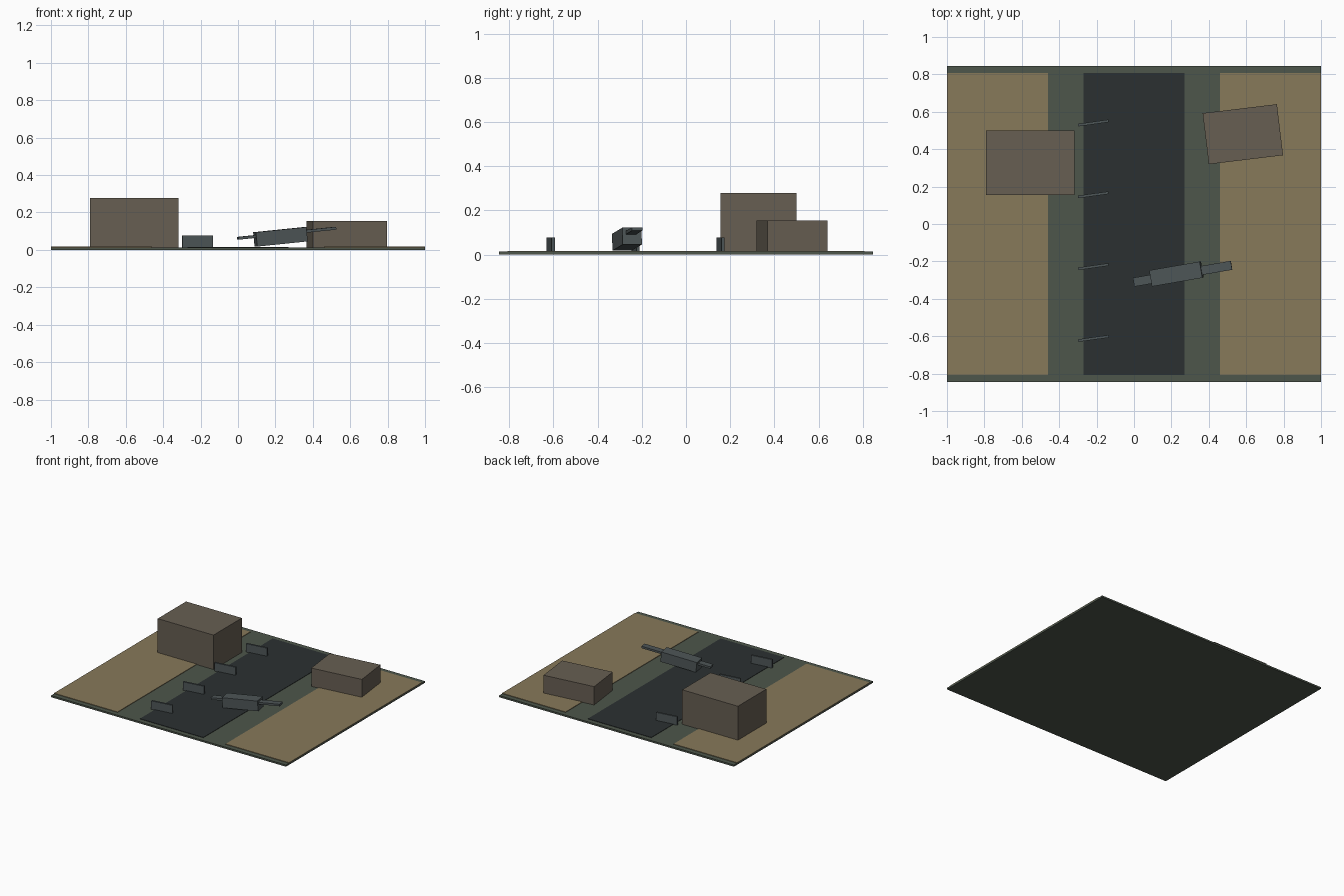
import bpy
from math import radians
from mathutils import Euler

if "Cube" in bpy.data.objects:
    bpy.data.objects.remove(bpy.data.objects["Cube"])


def material(name, rgb):
    m = bpy.data.materials.new(name)
    m.diffuse_color = (*rgb, 1)
    m.use_nodes = True
    m.node_tree.nodes["Principled BSDF"].inputs["Base Color"].default_value = m.diffuse_color
    return m


GREEN = material("ground_green", (0.075, 0.092, 0.070))
SAND = material("sand", (0.245, 0.192, 0.102))
ASPHALT = material("asphalt", (0.024, 0.030, 0.031))
STONE = material("stone", (0.135, 0.113, 0.085))
METAL = material("metal", (0.075, 0.092, 0.096))


def box(name, center, size, mat, rot=(0, 0, 0)):
    bpy.ops.mesh.primitive_cube_add(size=1, location=center)
    ob = bpy.context.object
    ob.name = name
    ob.scale = size
    ob.rotation_euler = Euler([radians(a) for a in rot])
    ob.data.materials.append(mat)
    return ob


# Ground slab with road and sandy verges
box("ground_slab", (0, 0, 0.0065), (2, 1.69, 0.013), GREEN)
box("road", (0, 0, 0.0135), (0.54, 1.615, 0.005), ASPHALT)
for side, x in (("left", -0.73), ("right", 0.73)):
    box(side + "_sand_strip", (x, 0, 0.014), (0.54, 1.615, 0.006), SAND)

# Buildings
box("tall_building", (-0.555, 0.328, 0.145), (0.475, 0.345, 0.266), STONE)
box("low_building", (0.582, 0.48, 0.083), (0.40, 0.275, 0.142), STONE, (0, 0, 6.9))

# Row of roadside barriers
for i in range(4):
    box(f"barrier_{i + 1}", (-0.217, 0.54 - i * 0.384, 0.045),
        (0.165, 0.014, 0.066), METAL, (0, 0, 8))

# Tilted wreck: hull with a flat beam running through it
tilt = (0, -5.8, 9.8)
box("wreck_hull", (0.227, -0.267, 0.070), (0.275, 0.088, 0.077), METAL, tilt)
box("wreck_beam", (0.260, -0.266, 0.089), (0.533, 0.048, 0.015), METAL, tilt)
